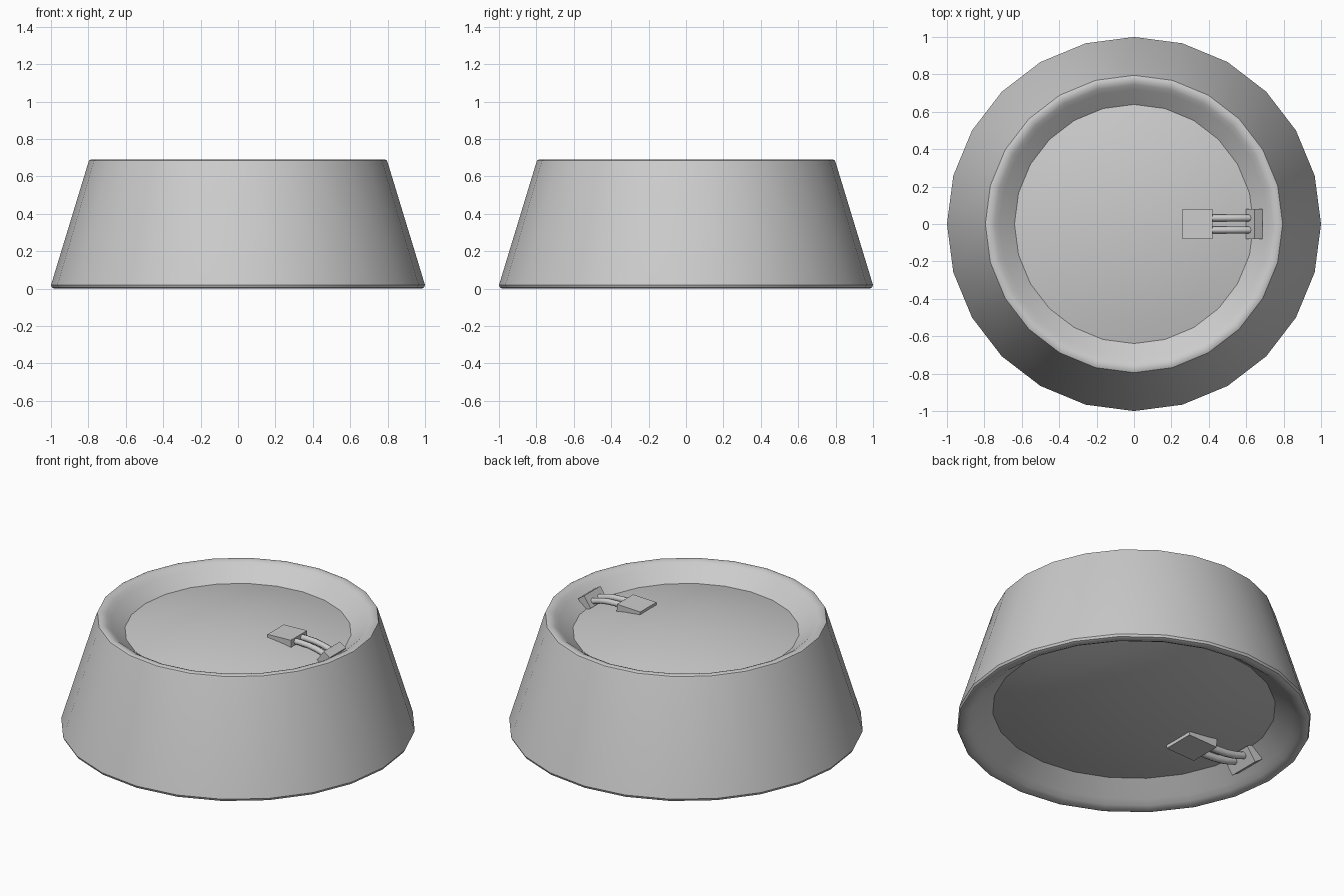
import bpy, bmesh, math
from mathutils import Matrix, Vector

if "Cube" in bpy.data.objects:
    bpy.data.objects.remove(bpy.data.objects["Cube"])

SIDES = 24
TOP = 0.69      # overall height
GROW = 1.25     # the underside repeats the top at this scale

grey = bpy.data.materials.new("plain grey")
grey.diffuse_color = (0.6, 0.6, 0.6, 1)
grey.use_nodes = True
grey.node_tree.nodes["Principled BSDF"].inputs["Base Color"].default_value = grey.diffuse_color


def finish(name, bm, angle=30):
    bmesh.ops.recalc_face_normals(bm, faces=bm.faces)
    mesh = bpy.data.meshes.new(name)
    bm.to_mesh(mesh)
    bm.free()
    mesh.materials.append(grey)
    ob = bpy.data.objects.new(name, mesh)
    bpy.context.collection.objects.link(ob)
    bpy.ops.object.select_all(action='DESELECT')
    ob.select_set(True)
    bpy.context.view_layer.objects.active = ob
    bpy.ops.object.shade_smooth_by_angle(angle=math.radians(angle))
    return ob


def lathe(name, profile, closed):
    """Spin (radius, z) points around z; closed joins last point to first."""
    bm = bmesh.new()
    rings = []
    for r, z in profile:
        if r == 0:
            rings.append([bm.verts.new((0, 0, z))] * SIDES)
        else:
            rings.append([bm.verts.new((r * math.cos(a), r * math.sin(a), z))
                          for a in (2 * math.pi * i / SIDES for i in range(SIDES))])
    pairs = list(zip(rings, rings[1:]))
    if closed:
        pairs.append((rings[-1], rings[0]))
    for a, b in pairs:
        for i in range(SIDES):
            j = (i + 1) % SIDES
            quad = list(dict.fromkeys((a[i], a[j], b[j], b[i])))
            bm.faces.new(quad)
    return finish(name, bm)


def underside(profile):
    return [(r * GROW, (TOP - z) * GROW) for r, z in reversed(profile)]


# Tapered housing with a rolled lip at both ends
lip = [(0.62, 0.584), (0.64, 0.60), (0.72, 0.662), (0.745, 0.681),
       (0.765, 0.69), (0.785, 0.69), (0.795, 0.686), (0.80, 0.675)]
lathe("housing", lip + underside(lip), True)

# Shallow domes set inside both lips, as one solid core
dome = [(0, 0.677), (0.2, 0.67), (0.38, 0.65), (0.53, 0.624), (0.645, 0.598)]
lathe("domed_core", dome + underside(dome), False)


def box(name, centre, size, tilt, place):
    bm = bmesh.new()
    m = (Matrix.Translation(centre) @ Matrix.Rotation(tilt, 4, 'Y')
         @ Matrix.Diagonal((*size, 1)))
    bmesh.ops.create_cube(bm, size=1, matrix=place @ m)
    finish(name, bm)


def tube(name, points, radius, place, sides=8):
    bm = bmesh.new()
    pts = [Vector(p) for p in points]
    rings = []
    for i, p in enumerate(pts):
        t = (pts[min(i + 1, len(pts) - 1)] - pts[max(i - 1, 0)]).normalized()
        side = Vector((0, 1, 0))
        up = t.cross(side)
        rings.append([bm.verts.new(place @ (p + radius * (math.cos(a) * side + math.sin(a) * up)))
                      for a in (2 * math.pi * k / sides for k in range(sides))])
    for a, b in zip(rings, rings[1:]):
        for k in range(sides):
            n = (k + 1) % sides
            bm.faces.new((a[k], a[n], b[n], b[k]))
    bm.faces.new(rings[0])
    bm.faces.new(rings[-1])
    finish(name, bm, 50)


# Connector sets: a pad on the dome, two leads and a plug on the lip wall
flip = (Matrix.Diagonal((-GROW, GROW, -GROW, 1))
        @ Matrix.Translation((0, 0, -TOP)))
for label, place in (("upper", Matrix.Identity(4)), ("lower", flip)):
    box(label + "_pad", (0.34, 0, 0.66), (0.16, 0.16, 0.045), math.radians(-2), place)
    box(label + "_plug", (0.643, 0, 0.63), (0.08, 0.16, 0.05), math.radians(-55), place)
    for n, y in enumerate((-0.032, 0.032), 1):
        path = [(0.39, y, 0.660), (0.45, y, 0.662), (0.51, y, 0.659),
                (0.56, y, 0.651), (0.60, y, 0.640), (0.64, y, 0.623)]
        tube(f"{label}_lead_{n}", path, 0.018, place)
